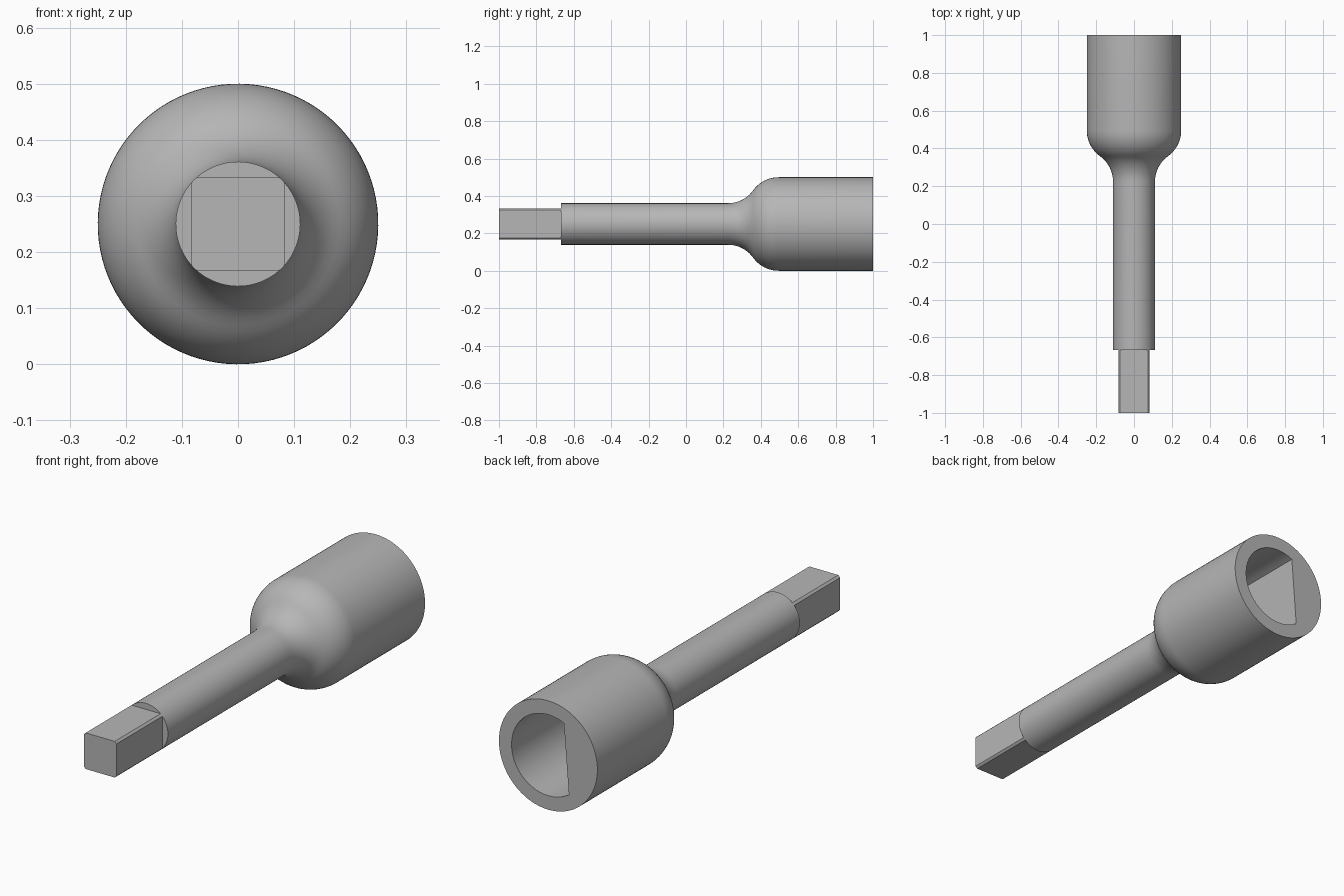
import bpy, bmesh
from math import sin, cos, acos, pi, radians

cube = bpy.data.objects.get("Cube")
if cube:
    bpy.data.objects.remove(cube, do_unlink=True)

AXIS_Z = 0.25
SEGMENTS = 96
SHAFT_R, HEAD_R, BORE_R = 0.111, 0.25, 0.186
SHOULDER_Y = -0.667
FLAT_ANGLE = radians(175.5)   # direction of the flat inside the bore

steel = bpy.data.materials.new("grey steel")
steel.use_nodes = True
grey = (0.47, 0.47, 0.47, 1)
steel.diffuse_color = grey
steel.node_tree.nodes["Principled BSDF"].inputs["Base Color"].default_value = grey


def loft(name, sections):
    """Skin a list of (y, outline) sections and cap both ends."""
    bm = bmesh.new()
    rings = [[bm.verts.new((x, y, AXIS_Z + z)) for x, z in outline]
             for y, outline in sections]
    for a, b in zip(rings, rings[1:]):
        n = len(a)
        for i in range(n):
            j = (i + 1) % n
            bm.faces.new((a[i], a[j], b[j], b[i]))
    bm.faces.new(rings[0])
    bm.faces.new(rings[-1])
    bmesh.ops.recalc_face_normals(bm, faces=bm.faces)
    mesh = bpy.data.meshes.new(name)
    bm.to_mesh(mesh)
    bm.free()
    mesh.materials.append(steel)
    obj = bpy.data.objects.new(name, mesh)
    bpy.context.collection.objects.link(obj)
    bpy.ops.object.select_all(action='DESELECT')
    obj.select_set(True)
    bpy.context.view_layer.objects.active = obj
    bpy.ops.object.shade_smooth_by_angle(angle=radians(25))
    return obj


def circle(radius, flat=None):
    """Round outline, optionally cut by a flat at the given distance."""
    pts = []
    for i in range(SEGMENTS):
        t = 2 * pi * i / SEGMENTS
        r = radius
        if flat and cos(t) > 0:
            r = min(radius, flat / cos(t))
        pts.append((r * cos(t + FLAT_ANGLE), r * sin(t + FLAT_ANGLE)))
    return pts


# Shaft, flared neck and head with a D-shaped bore
FILLET, STEPS = 0.167, 10
sweep = acos(1 - (HEAD_R - SHAFT_R) / (2 * FILLET))
neck_end = 0.495
neck_start = neck_end - 2 * FILLET * sin(sweep)
angles = [sweep * i / STEPS for i in range(STEPS + 1)]
profile = [(SHOULDER_Y, SHAFT_R)]
profile += [(neck_start + FILLET * sin(a), SHAFT_R + FILLET * (1 - cos(a)))
            for a in angles]
profile += [(neck_end - FILLET * sin(a), HEAD_R - FILLET * (1 - cos(a)))
            for a in reversed(angles[:-1])]
profile.append((1, HEAD_R))
bore = circle(BORE_R, BORE_R / 2)
loft("socket_body", [(y, circle(r)) for y, r in profile] + [(1, bore), (0.5, bore)])

# Square drive with corners rounded to the shaft radius
HALF = 0.083
corner = acos(HALF / SHAFT_R)
square = []
for q in range(4):
    for k in range(5):
        t = q * pi / 2 + corner + (pi / 2 - 2 * corner) * k / 4
        square.append((SHAFT_R * cos(t), SHAFT_R * sin(t)))
loft("square_drive", [(-1, square), (SHOULDER_Y, square)])
